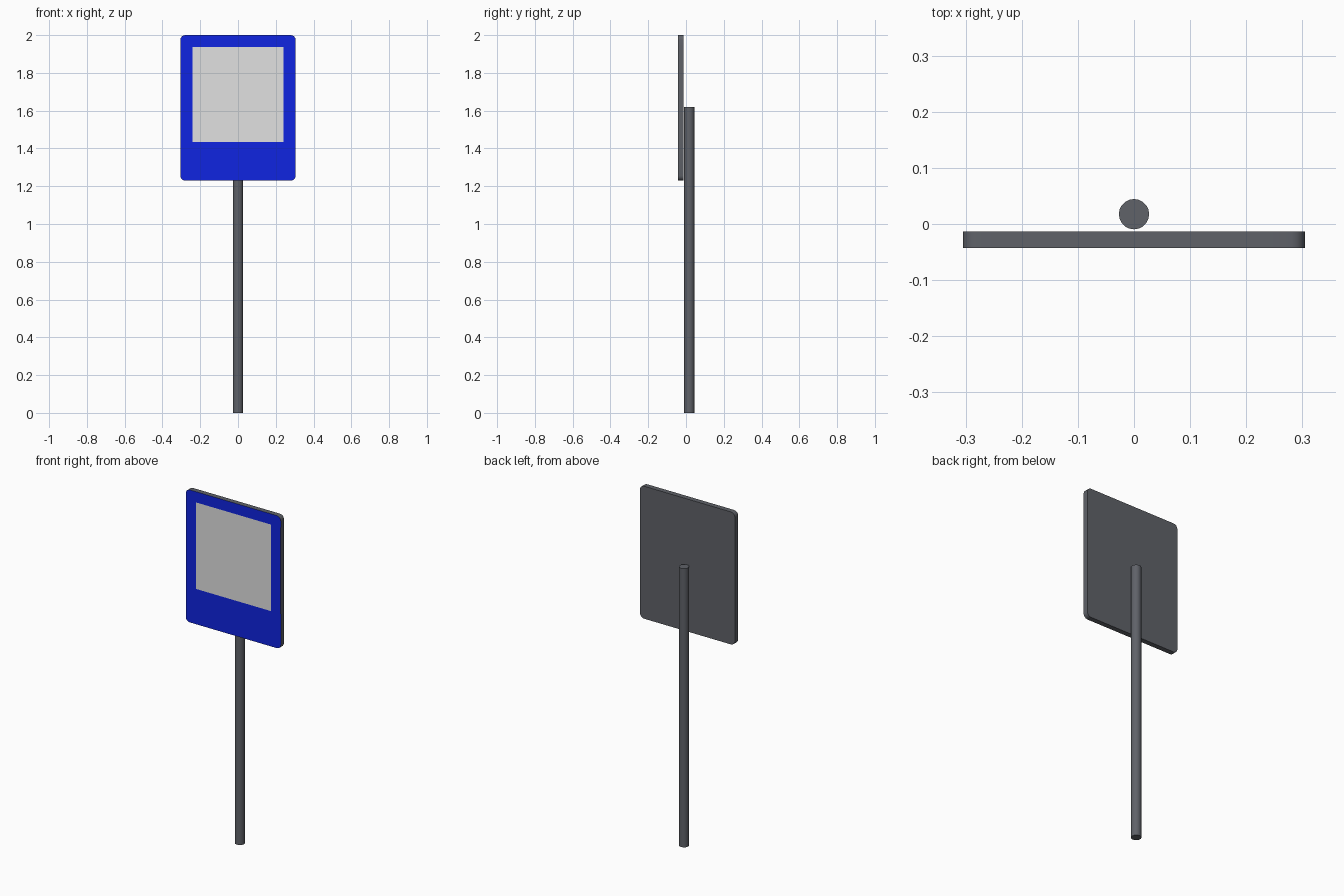
import bpy, bmesh, math
from mathutils import Matrix

if "Cube" in bpy.data.objects:
    bpy.data.objects.remove(bpy.data.objects["Cube"])


def material(name, rgb):
    m = bpy.data.materials.new(name)
    m.diffuse_color = (*rgb, 1)
    m.use_nodes = True
    m.node_tree.nodes["Principled BSDF"].inputs["Base Color"].default_value = m.diffuse_color
    return m


metal = material("dark grey metal", (0.115, 0.122, 0.14))
blue = material("blue paint", (0.005, 0.018, 0.75))
grey = material("light grey paint", (0.75, 0.75, 0.75))


def finish(bm, name, mats):
    me = bpy.data.meshes.new(name)
    bm.to_mesh(me)
    bm.free()
    for m in mats:
        me.materials.append(m)
    ob = bpy.data.objects.new(name, me)
    bpy.context.collection.objects.link(ob)
    bpy.ops.object.select_all(action='DESELECT')
    ob.select_set(True)
    bpy.context.view_layer.objects.active = ob
    bpy.ops.object.shade_smooth_by_angle(angle=math.radians(35))
    return ob


# Pole behind the sign
R, POLE_TOP = 0.027, 1.62
bm = bmesh.new()
bmesh.ops.create_cone(bm, cap_ends=True, segments=20, radius1=R, radius2=R, depth=POLE_TOP,
                      matrix=Matrix.Translation((0, 0.0175, POLE_TOP / 2)))
finish(bm, "pole", [metal])

# Sign panel: flat plate with rounded corners
W, Z0, Z1 = 0.305, 1.23, 2.0
FRONT, BACK = -0.043, -0.0135
bm = bmesh.new()
size = Matrix.Diagonal((2 * W, BACK - FRONT, Z1 - Z0, 1))
bmesh.ops.create_cube(bm, size=1, matrix=Matrix.Translation(
    (0, (FRONT + BACK) / 2, (Z0 + Z1) / 2)) @ size)
corners = [e for e in bm.edges if abs(e.verts[0].co.y - e.verts[1].co.y) > 0.01]
bmesh.ops.bevel(bm, geom=corners, offset=0.025, segments=4, profile=0.5, affect='EDGES')

# Cut the light window into the front face and colour by position
GX, GZ0, GZ1 = 0.241, 1.435, 1.938
for co, no in (((-GX, 0, 0), (1, 0, 0)), ((GX, 0, 0), (1, 0, 0)),
               ((0, 0, GZ0), (0, 0, 1)), ((0, 0, GZ1), (0, 0, 1))):
    bmesh.ops.bisect_plane(bm, geom=bm.verts[:] + bm.edges[:] + bm.faces[:],
                           plane_co=co, plane_no=no)
bm.normal_update()
for f in bm.faces:
    if f.normal.y < -0.9:
        c = f.calc_center_median()
        f.material_index = 2 if abs(c.x) < GX and GZ0 < c.z < GZ1 else 1
finish(bm, "sign_panel", [metal, blue, grey])
